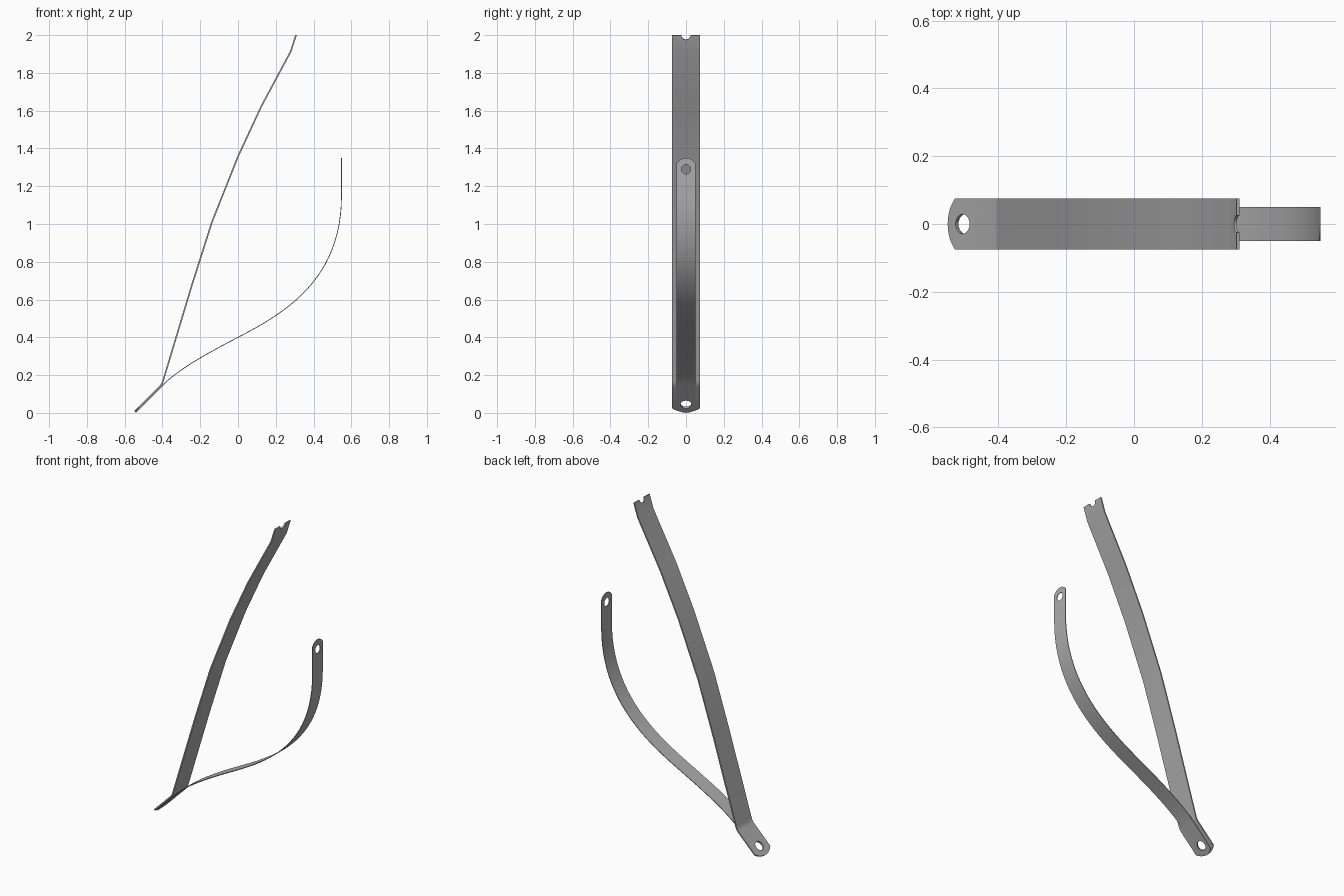
import bpy, bmesh, math
from mathutils import Vector
from mathutils.geometry import interpolate_bezier

cube = bpy.data.objects.get("Cube")
if cube:
    bpy.data.objects.remove(cube, do_unlink=True)

steel = bpy.data.materials.new("grey_steel")
steel.use_nodes = True
GREY = (0.42, 0.42, 0.42, 1)
steel.diffuse_color = GREY
steel.node_tree.nodes["Principled BSDF"].inputs["Base Color"].default_value = GREY


def point(x, z):
    return Vector((x, 0, z))


def activate(obj):
    bpy.ops.object.select_all(action='DESELECT')
    obj.select_set(True)
    bpy.context.view_layer.objects.active = obj


def cut_hole(obj, centre, axis, radius):
    """Drill a round hole through a strip."""
    bpy.ops.mesh.primitive_cylinder_add(
        vertices=32, radius=radius, depth=0.06, location=centre,
        rotation=axis.to_track_quat('Z', 'Y').to_euler())
    cutter = bpy.context.object
    cutter.hide_render = True
    activate(obj)
    mod = obj.modifiers.new("hole", 'BOOLEAN')
    mod.operation = 'DIFFERENCE'
    mod.solver = 'EXACT'
    mod.object = cutter
    bpy.ops.object.modifier_apply(modifier=mod.name)
    bpy.data.objects.remove(cutter, do_unlink=True)


def make_strip(name, path, half, thickness, round_start, round_end, holes):
    """Bent flat bar along a path, with optional rounded tips."""
    path = [p.copy() for p in path]
    sag = 0.03
    start_dir = (path[0] - path[1]).normalized()
    end_dir = (path[-1] - path[-2]).normalized()
    if round_start:
        path[0] -= start_dir * sag
    if round_end:
        path[-1] -= end_dir * sag

    bm = bmesh.new()
    side = Vector((0, half, 0))
    rows = [(bm.verts.new(p - side), bm.verts.new(p + side)) for p in path]
    for (a, b), (c, d) in zip(rows, rows[1:]):
        bm.faces.new((a, b, d, c))

    def tip(row, base, direction):
        radius = (half * half + sag * sag) / (2 * sag)
        sweep = math.atan2(half, radius - sag)
        arc = []
        for i in range(1, 16):
            ang = sweep * (i / 8 - 1)
            out = radius * math.cos(ang) - radius + sag
            arc.append(bm.verts.new(
                base + direction * out + Vector((0, radius * math.sin(ang), 0))))
        bm.faces.new([row[0]] + arc + [row[1]])

    if round_start:
        tip(rows[0], path[0], start_dir)
    if round_end:
        tip(rows[-1], path[-1], end_dir)
    bmesh.ops.recalc_face_normals(bm, faces=bm.faces)
    mesh = bpy.data.meshes.new(name)
    bm.to_mesh(mesh)
    bm.free()
    mesh.materials.append(steel)
    obj = bpy.data.objects.new(name, mesh)
    bpy.context.collection.objects.link(obj)

    activate(obj)
    solid = obj.modifiers.new("thickness", 'SOLIDIFY')
    solid.thickness = thickness
    solid.offset = 0
    solid.use_even_offset = True
    bpy.ops.object.modifier_apply(modifier=solid.name)
    for centre, axis, radius in holes:
        cut_hole(obj, centre, axis, radius)
    activate(obj)
    bpy.ops.object.shade_smooth_by_angle(angle=math.radians(30))
    return obj


# Shared bolt hole through both lower tabs
bolt_hole = (point(-0.502, 0.049), Vector((-1, 0, 1)), 0.029)

# Wide bar, gently bowed, with a half-round notch in its top edge
wide_path = [point(*p) for p in (
    (-0.547, 0.0065), (-0.411, 0.1425), (-0.402, 0.155), (-0.396, 0.172),
    (-0.243, 0.68), (-0.138, 1.01), (0, 1.357), (0.122, 1.62),
    (0.28, 1.915), (0.307, 2.0))]
notch = (wide_path[-1], Vector((-0.95, 0, 0.3)), 0.025)
make_strip("wide_bar", wide_path, 0.075, 0.008, True, False, [bolt_hole, notch])

# Narrow brace, sweeping out from under the wide bar to an upright tab
bend, middle, upright = point(-0.405, 0.1395), point(0, 0.4), point(0.548, 1.15)
lower = interpolate_bezier(bend, point(-0.32, 0.232), point(-0.14, 0.327), middle, 17)
upper = interpolate_bezier(middle, point(0.24, 0.525), point(0.548, 0.70), upright, 25)
narrow_path = [point(-0.5425, 0.002)] + lower + upper[1:] + [point(0.548, 1.35)]
tab_hole = (point(0.548, 1.29), Vector((1, 0, 0)), 0.025)
make_strip("narrow_brace", narrow_path, 0.05, 0.004, True, True, [bolt_hole, tab_hole])
